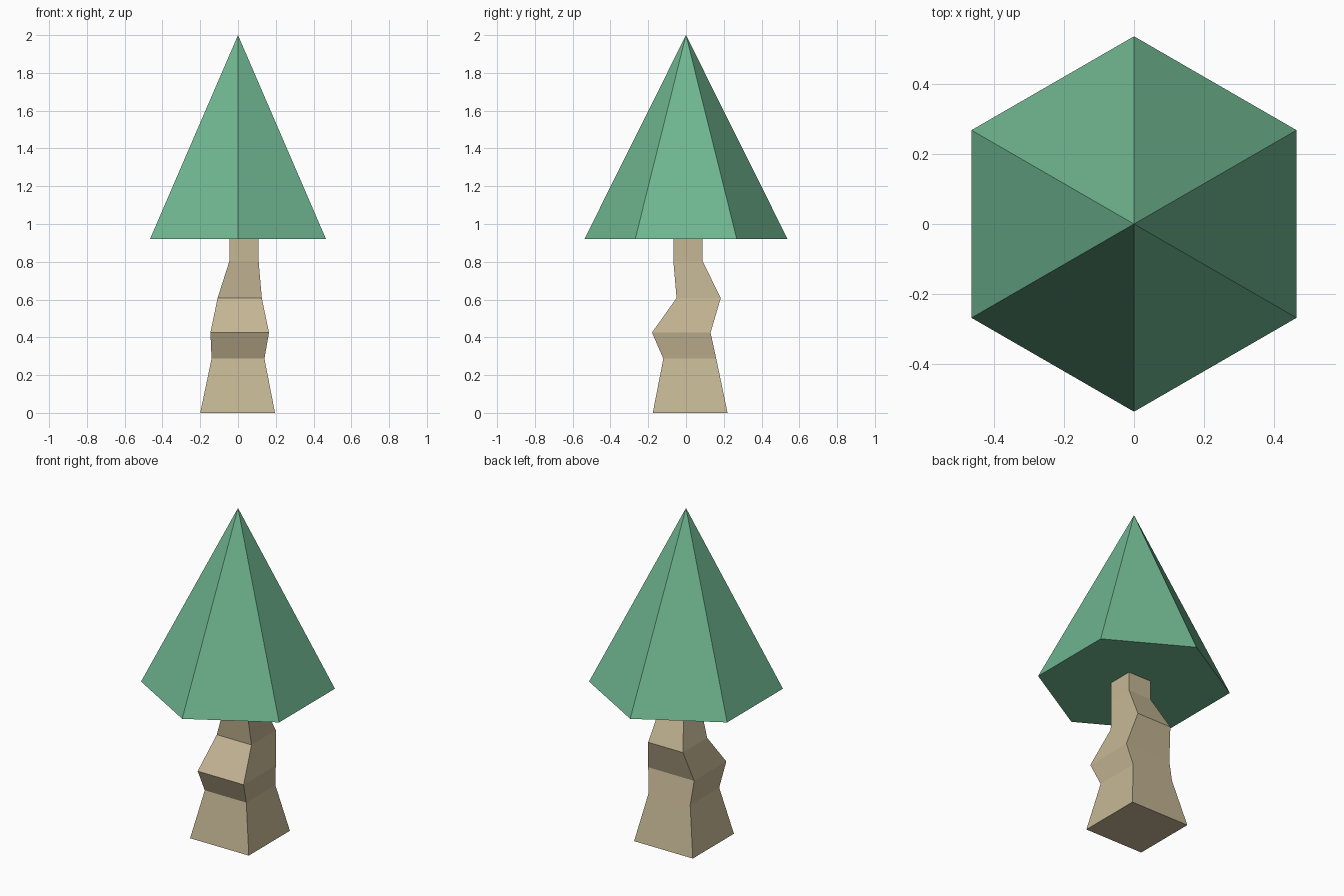
import bpy
import bmesh

if "Cube" in bpy.data.objects:
    bpy.data.objects.remove(bpy.data.objects["Cube"])


def material(name, rgb):
    m = bpy.data.materials.new(name)
    m.diffuse_color = (*rgb, 1)
    m.use_nodes = True
    m.node_tree.nodes["Principled BSDF"].inputs["Base Color"].default_value = m.diffuse_color
    return m


bark = material("tan bark", (0.56, 0.47, 0.30))
leaves = material("leaf green", (0.16, 0.47, 0.28))

# Trunk: crooked stack of square sections (z, centre x, centre y, half width)
sections = [
    (0.0, -0.002, 0.022, 0.198),
    (0.287, 0.0, 0.02, 0.14),
    (0.425, 0.009, -0.025, 0.155),
    (0.608, 0.009, 0.067, 0.117),
    (0.805, 0.032, 0.01, 0.077),
    (0.922, 0.032, 0.01, 0.077),
]
bm = bmesh.new()
rings = [[bm.verts.new((cx + sx * h, cy + sy * h, z))
          for sx, sy in ((-1, -1), (1, -1), (1, 1), (-1, 1))]
         for z, cx, cy, h in sections]
for low, high in zip(rings, rings[1:]):
    for i in range(4):
        j = (i + 1) % 4
        bm.faces.new((low[i], low[j], high[j], high[i]))
bm.faces.new(rings[0][::-1])
bm.faces.new(rings[-1])
bmesh.ops.recalc_face_normals(bm, faces=bm.faces[:])
mesh = bpy.data.meshes.new("trunk")
bm.to_mesh(mesh)
bm.free()
mesh.materials.append(bark)
bpy.context.collection.objects.link(bpy.data.objects.new("trunk", mesh))

# Foliage: six-sided cone with corners on the y axis
base, top = 0.92, 2.0
bpy.ops.mesh.primitive_cone_add(vertices=6, radius1=0.538, radius2=0,
                                depth=top - base,
                                location=(0, 0, (base + top) / 2))
foliage = bpy.context.object
foliage.name = "foliage"
foliage.data.materials.append(leaves)
